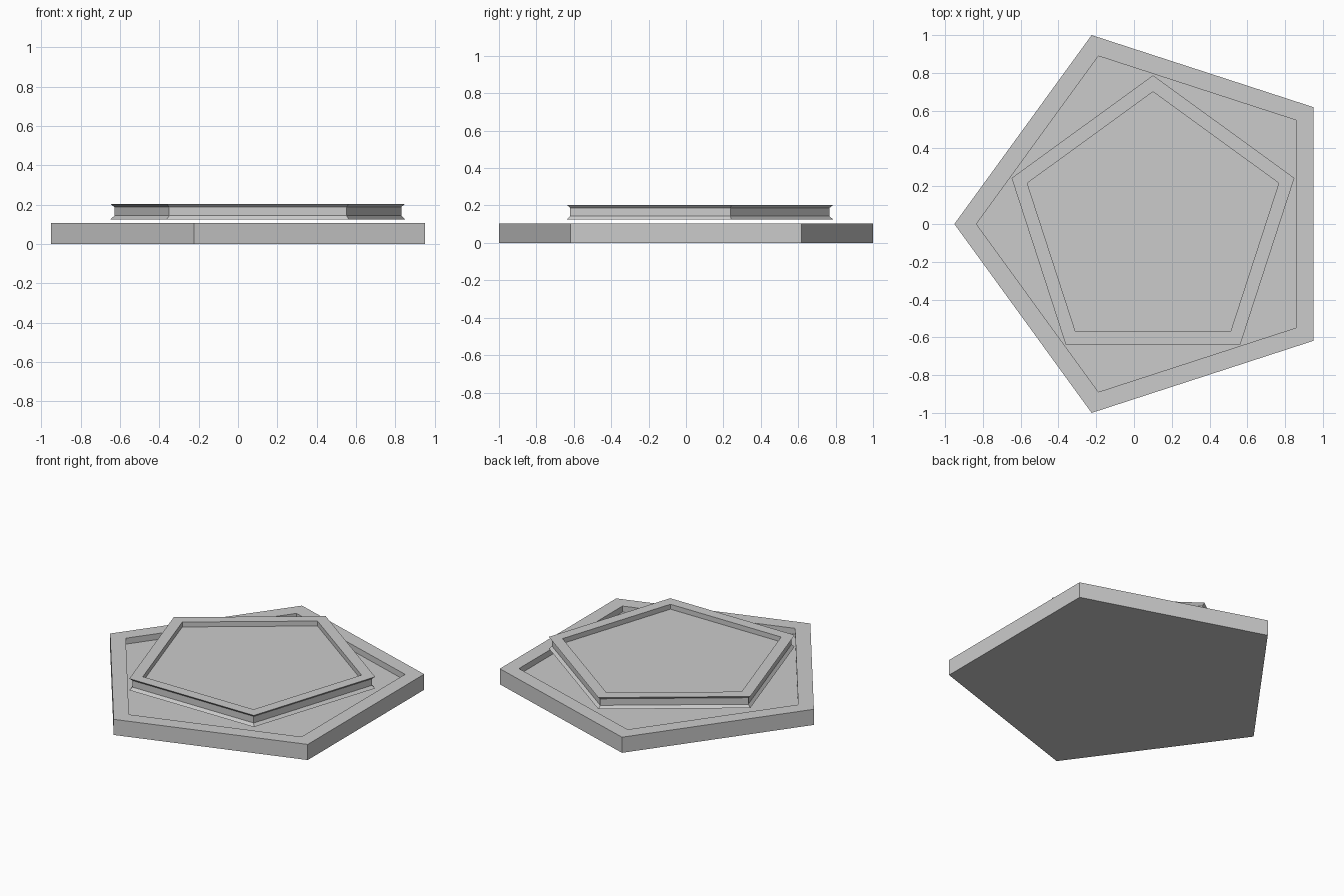
import bpy, bmesh
from math import cos, sin, radians

if "Cube" in bpy.data.objects:
    bpy.data.objects.remove(bpy.data.objects["Cube"])

CX = 0.1006  # shared centre of both pentagons


def pentagon_part(name, profile, start_deg):
    """Sweep a (radius, z) profile around five corners and cap both ends."""
    bm = bmesh.new()
    angles = [radians(start_deg + 72 * i) for i in range(5)]
    rings = [[bm.verts.new((CX + r * cos(a), r * sin(a), z)) for a in angles]
             for r, z in profile]
    for lo, hi in zip(rings, rings[1:]):
        for i in range(5):
            j = (i + 1) % 5
            bm.faces.new((lo[i], lo[j], hi[j], hi[i]))
    bm.faces.new(rings[0][::-1])
    bm.faces.new(rings[-1])
    bmesh.ops.recalc_face_normals(bm, faces=bm.faces)
    mesh = bpy.data.meshes.new(name)
    bm.to_mesh(mesh)
    bm.free()
    obj = bpy.data.objects.new(name, mesh)
    bpy.context.collection.objects.link(obj)
    return obj


# Large base slab with a shallow recess inside its rim
pentagon_part("base_tray",
              [(1.0515, 0), (1.0515, 0.105), (0.935, 0.105), (0.935, 0.065)], 180)

# Smaller floating plate: grooved waist and recessed top
pentagon_part("upper_plate",
              [(0.787, 0.125), (0.767, 0.143), (0.767, 0.187), (0.787, 0.203),
               (0.70, 0.203), (0.70, 0.17)], 90)
